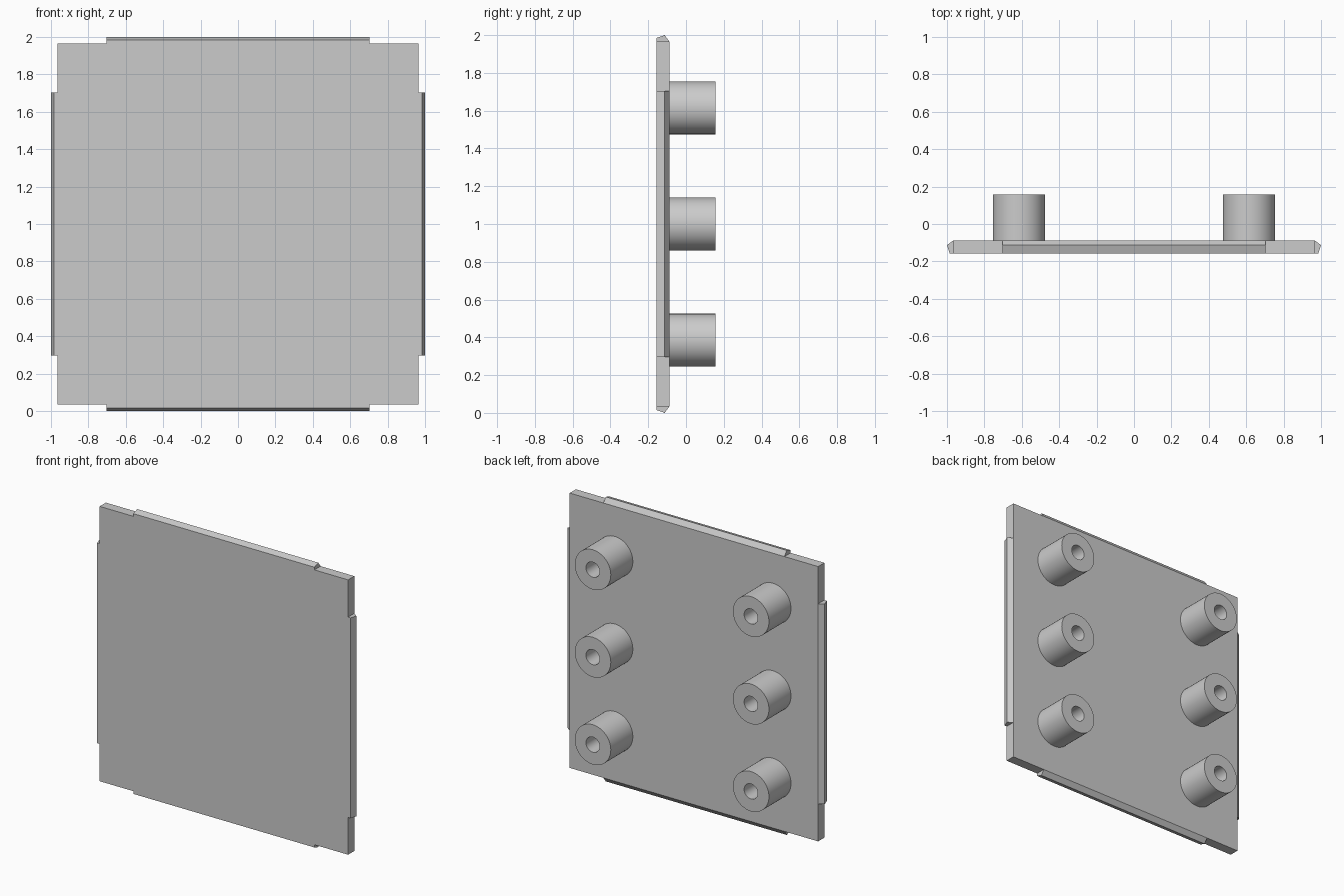
import bpy, bmesh, math
from mathutils import Matrix, Vector

if "Cube" in bpy.data.objects:
    bpy.data.objects.remove(bpy.data.objects["Cube"], do_unlink=True)

grey = bpy.data.materials.new("light_grey")
grey.use_nodes = True
colour = (0.6, 0.6, 0.6, 1)
grey.diffuse_color = colour
grey.node_tree.nodes["Principled BSDF"].inputs["Base Color"].default_value = colour

FRONT, BACK, END = -0.157, -0.088, 0.157
HALF, TAB = 0.966, 0.704
CENTRE = Vector((0, 0, 1))


def add_object(name, bm, smooth=False):
    bmesh.ops.recalc_face_normals(bm, faces=bm.faces)
    mesh = bpy.data.meshes.new(name)
    bm.to_mesh(mesh)
    bm.free()
    mesh.materials.append(grey)
    obj = bpy.data.objects.new(name, mesh)
    bpy.context.collection.objects.link(obj)
    if smooth:
        bpy.ops.object.select_all(action="DESELECT")
        obj.select_set(True)
        bpy.context.view_layer.objects.active = obj
        bpy.ops.object.shade_smooth_by_angle(angle=math.radians(35))
    return obj


# Flat square panel
bm = bmesh.new()
bmesh.ops.create_cube(bm, size=1, matrix=Matrix.Translation((0, (FRONT + BACK) / 2, 1))
                      @ Matrix.Diagonal((2 * HALF, BACK - FRONT, 2 * HALF, 1)))
add_object("panel", bm)

# Bevelled snap ridge along the middle of each panel edge
ridge_profile = [(FRONT, HALF), (FRONT, 0.985), (-0.113, 1.0), (BACK, HALF)]
for turn, side in enumerate(("top", "left", "bottom", "right")):
    bm = bmesh.new()
    face = bm.faces.new([bm.verts.new((-TAB, y, z)) for y, z in ridge_profile])
    out = bmesh.ops.extrude_face_region(bm, geom=[face])["geom"]
    bmesh.ops.translate(bm, vec=(2 * TAB, 0, 0),
                        verts=[v for v in out if isinstance(v, bmesh.types.BMVert)])
    bm.transform(Matrix.Translation(CENTRE) @ Matrix.Rotation(turn * math.pi / 2, 4, "Y"))
    add_object(side + "_edge_ridge", bm)


# Hollow round bosses on the back, turned from a wall profile
def boss(name, x, z, outer=0.14, inner=0.053):
    bm = bmesh.new()
    wall = [bm.verts.new((r, y, 0)) for r, y in
            ((outer, BACK), (outer, END), (inner, END), (inner, BACK))]
    edges = [bm.edges.new(pair) for pair in zip(wall, wall[1:])]
    bmesh.ops.spin(bm, geom=wall + edges, cent=(0, 0, 0), axis=(0, 1, 0),
                   angle=2 * math.pi, steps=48, use_merge=True)
    bmesh.ops.remove_doubles(bm, verts=bm.verts, dist=0.0001)
    bm.transform(Matrix.Translation((x, 0, z)))
    add_object(name, bm, smooth=True)


for side, x in (("left", 0.615), ("right", -0.615)):
    for row, z in (("lower", 0.385), ("middle", 1.0), ("upper", 1.615)):
        boss(f"{row}_{side}_boss", x, z)
